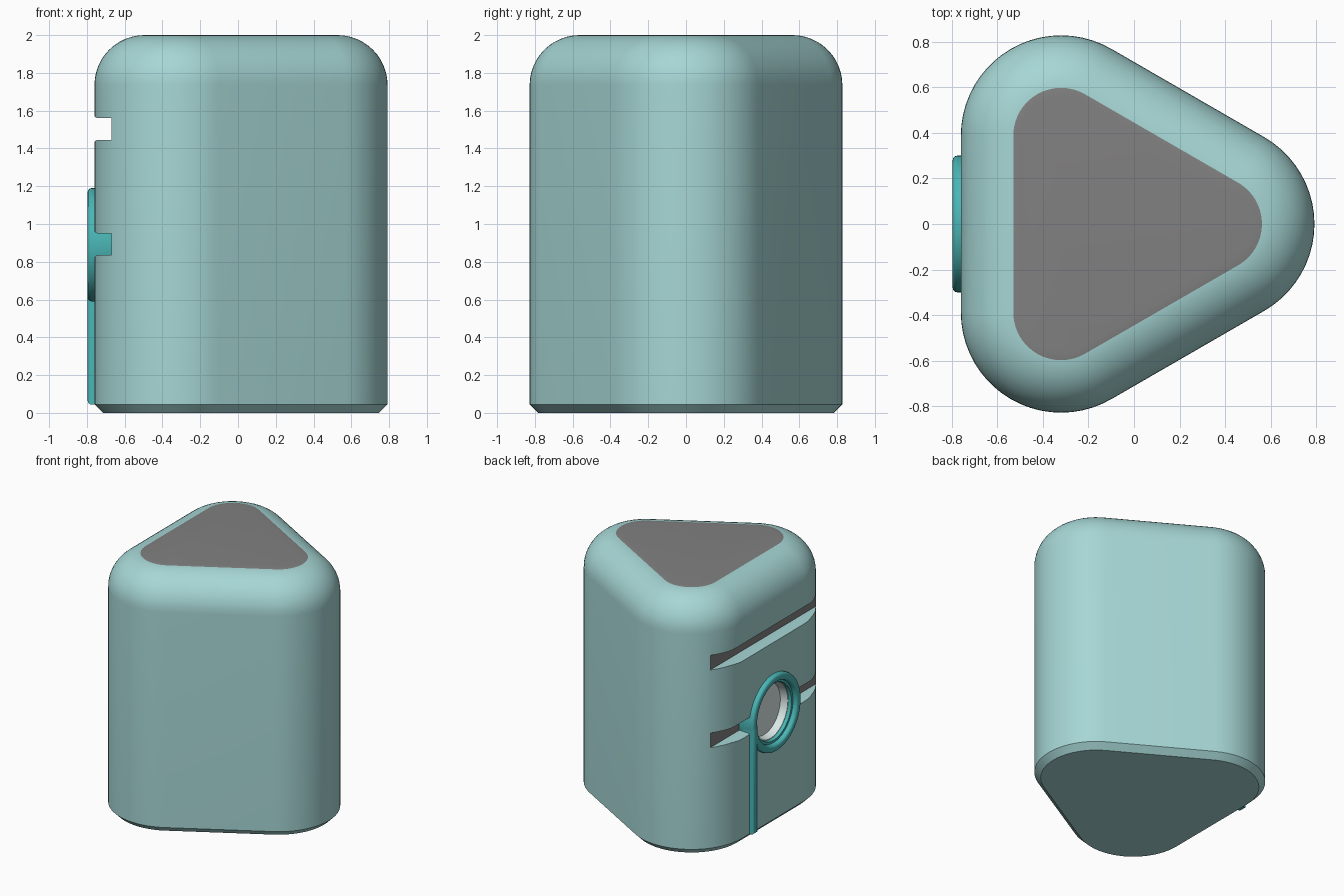
import bpy, bmesh, math
from mathutils import Vector

cube = bpy.data.objects.get("Cube")
if cube:
    bpy.data.objects.remove(cube, do_unlink=True)


def material(name, srgb):
    lin = [c / 12.92 if c <= 0.04045 else ((c + 0.055) / 1.055) ** 2.4 for c in srgb]
    m = bpy.data.materials.new(name)
    m.use_nodes = True
    m.diffuse_color = (*lin, 1)
    m.node_tree.nodes["Principled BSDF"].inputs["Base Color"].default_value = (*lin, 1)
    return m


AQUA = material("pale aqua", (0.65, 0.84, 0.835))
GRAY = material("core gray", (0.51, 0.505, 0.505))
TEAL = material("teal trim", (0.29, 0.71, 0.71))
WHITE = material("off white", (0.87, 0.93, 0.92))


def make_object(name, bm, *mats):
    bmesh.ops.recalc_face_normals(bm, faces=bm.faces)
    me = bpy.data.meshes.new(name)
    bm.to_mesh(me)
    bm.free()
    for m in mats:
        me.materials.append(m)
    ob = bpy.data.objects.new(name, me)
    bpy.context.collection.objects.link(ob)
    return ob


def activate(ob):
    bpy.ops.object.select_all(action='DESELECT')
    ob.select_set(True)
    bpy.context.view_layer.objects.active = ob


def smooth(ob, angle=30):
    activate(ob)
    bpy.ops.object.shade_smooth_by_angle(angle=math.radians(angle))


def loft(loops, cap=True):
    """Bridge equal-length closed loops of points, optionally capping the ends."""
    bm = bmesh.new()
    rows = [[bm.verts.new(p) for p in loop] for loop in loops]
    n = len(rows[0])
    for a, b in zip(rows, rows[1:]):
        for i in range(n):
            j = (i + 1) % n
            bm.faces.new((a[i], a[j], b[j], b[i]))
    if cap:
        bm.faces.new(rows[0])
        bm.faces.new(rows[-1])
    return bm


def triangle_loop(inset, z, steps=20):
    """Rounded triangle outline, shrunk inwards by inset."""
    pts = []
    for (cx, cy), mid in (((0.352, 0), 0), ((-0.32, 0.388), 120), ((-0.32, -0.388), 240)):
        for i in range(steps + 1):
            a = math.radians(mid - 60 + 120 * i / steps)
            r = 0.44 - inset
            pts.append((cx + r * math.cos(a), cy + r * math.sin(a), z))
    return pts


RING_Z = 0.89


def lathe_x(profile, cap=False, steps=64):
    """Revolve (x, radius) points about the ring's axis."""
    loops = []
    for x, r in profile:
        angles = [2 * math.pi * i / steps for i in range(steps)]
        loops.append([(x, r * math.cos(a), RING_Z + r * math.sin(a)) for a in angles])
    return loft(loops, cap)


# Main body: bottom chamfer, straight wall, rounded shoulder
FILLET = 0.265
sections = [(0.045, 0), (0, 0.045)]
for i in range(13):
    a = math.radians(90 * i / 12)
    sections.append((FILLET * (1 - math.cos(a)), 2 - FILLET + FILLET * math.sin(a)))
body = make_object("body", loft([triangle_loop(d, z) for d, z in sections]), AQUA, GRAY)


# Cutters: two slots with eased lips and the round socket
def slot_cutter(z0, z1):
    half = [(-0.67, 0), (-0.745, 0), (-0.755, 0.005), (-0.765, 0.015), (-1.0, 0.015)]
    outline = [(x, z0 - e) for x, e in half] + [(x, z1 + e) for x, e in reversed(half)]
    return make_object("slot_cutter", loft([[(x, y, z) for x, z in outline] for y in (-1, 1)]))


cutters = [slot_cutter(1.445, 1.56), slot_cutter(0.835, 0.95),
           make_object("socket_cutter", lathe_x([(-0.66, 0.26), (-1.0, 0.26)], True))]
activate(body)
for c in cutters:
    c.hide_render = True
    mod = body.modifiers.new("cut", 'BOOLEAN')
    mod.operation = 'DIFFERENCE'
    mod.solver = 'EXACT'
    mod.object = c
    bpy.ops.object.modifier_apply(modifier=mod.name)
for c in cutters:
    bpy.data.objects.remove(c, do_unlink=True)

# Gray on the flat top and on the back walls of the slots
for f in body.data.polygons:
    top = f.normal.z > 0.99 and f.center.z > 1.99
    slot_back = f.normal.x < -0.99 and f.center.x > -0.70
    f.material_index = 1 if top or slot_back else 0
smooth(body)

# Ring: rounded rim with an inner step, reaching back into the slot
ring = make_object("ring", lathe_x([
    (-0.67, 0.30), (-0.775, 0.30), (-0.786, 0.297), (-0.793, 0.29), (-0.796, 0.28),
    (-0.796, 0.262), (-0.793, 0.252), (-0.786, 0.245), (-0.775, 0.242),
    (-0.762, 0.24), (-0.762, 0.222), (-0.73, 0.218), (-0.67, 0.218)]), TEAL)
smooth(ring, 40)

# Pale dished insert inside the ring
insert = make_object("ring_insert", lathe_x([
    (-0.668, 0.23), (-0.735, 0.22), (-0.735, 0.214), (-0.71, 0.205), (-0.68, 0.20)], True), WHITE)
smooth(insert)

# Stem: rounded strip from the side of the ring to the base
bm = bmesh.new()
bmesh.ops.create_cube(bm, size=1)
for v in bm.verts:
    v.co = Vector((-0.748 + v.co.x * 0.096, 0.268 + v.co.y * 0.06, 0.467 + v.co.z * 0.845))
front_edges = [e for e in bm.edges if all(v.co.x < -0.79 for v in e.verts)]
bmesh.ops.bevel(bm, geom=front_edges, offset=0.02, segments=4, profile=0.5, affect='EDGES')
stem = make_object("stem", bm, TEAL)
smooth(stem, 40)
